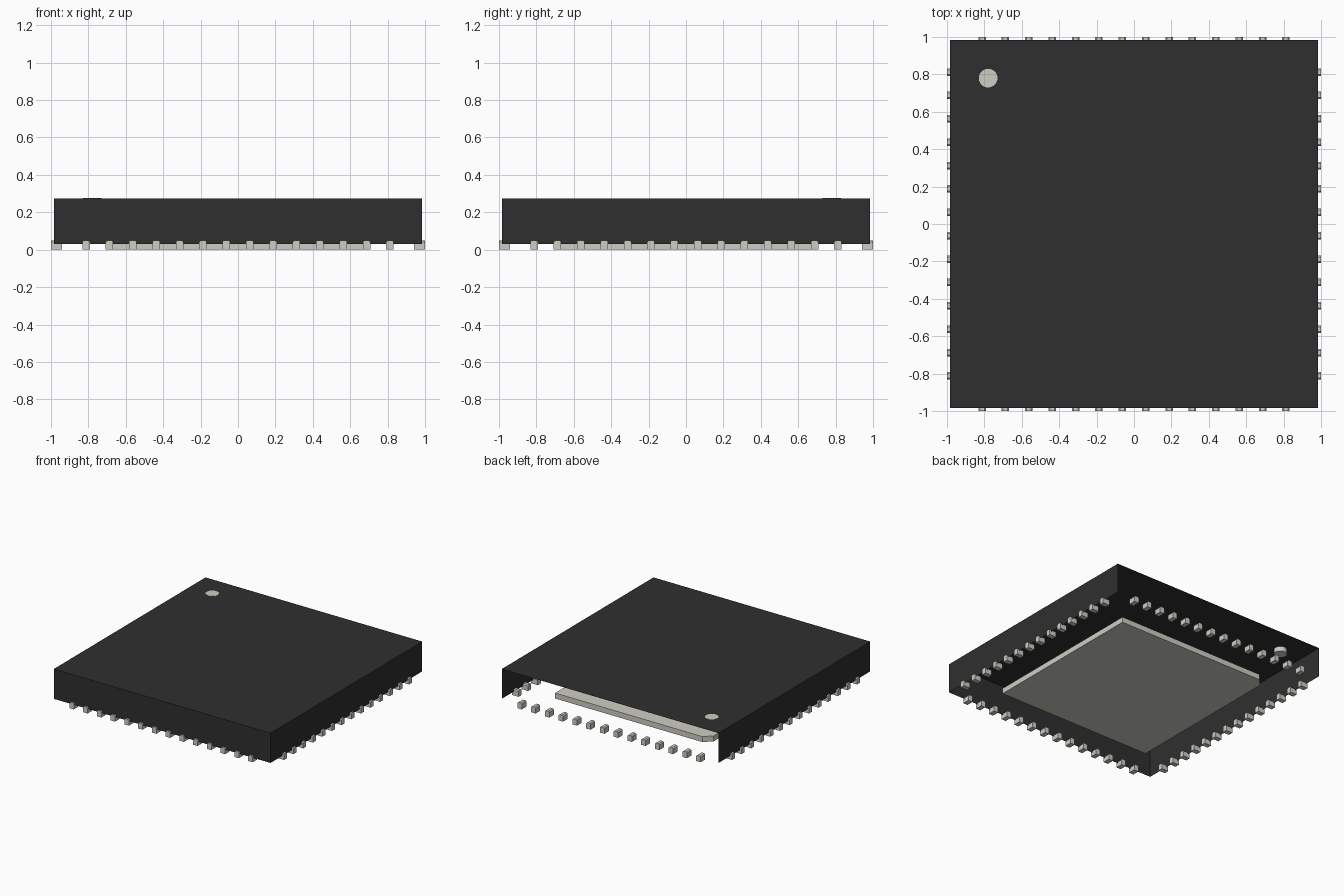
import bpy, bmesh, math
from mathutils import Matrix, Vector

cube = bpy.data.objects.get("Cube")
if cube:
    bpy.data.objects.remove(cube, do_unlink=True)


def material(name, rgb):
    m = bpy.data.materials.new(name)
    m.use_nodes = True
    m.diffuse_color = (*rgb, 1)
    bsdf = m.node_tree.nodes["Principled BSDF"]
    bsdf.inputs["Base Color"].default_value = (*rgb, 1)
    bsdf.inputs["Roughness"].default_value = 0.6
    return m


BLACK = material("black resin", (0.028, 0.028, 0.028))
METAL = material("warm grey metal", (0.62, 0.61, 0.55))


def finish(name, bm, mat):
    mesh = bpy.data.meshes.new(name)
    bm.to_mesh(mesh)
    bm.free()
    mesh.materials.append(mat)
    ob = bpy.data.objects.new(name, mesh)
    bpy.context.collection.objects.link(ob)
    return ob


def prism(bm, profile, offset):
    """Extrude a closed outline of 3D points along an offset."""
    face = bm.faces.new([bm.verts.new(p) for p in profile])
    result = bmesh.ops.extrude_face_region(bm, geom=[face], use_keep_orig=True)
    verts = [v for v in result["geom"] if isinstance(v, bmesh.types.BMVert)]
    bmesh.ops.translate(bm, verts=verts, vec=Vector(offset))
    bmesh.ops.recalc_face_normals(bm, faces=bm.faces[:])
    return verts


# Package shell: thin box open at the bottom and at the back
B, Z0, Z1 = 0.985, 0.03, 0.275
bm = bmesh.new()
prism(bm, [(-B, -B, Z0), (B, -B, Z0), (B, B, Z0), (-B, B, Z0)], (0, 0, Z1 - Z0))
bm.normal_update()
bmesh.ops.delete(bm, geom=[f for f in bm.faces if f.normal.z < -0.5 or f.normal.y > 0.5],
                 context="FACES")
finish("package_shell", bm, BLACK)

# Thermal pad with one cut corner beside the first pin
P, C = 0.70, 0.06
bm = bmesh.new()
prism(bm, [(-P, -P, 0), (P, -P, 0), (P, P, 0), (-P + C, P, 0), (-P, P - C, 0)], (0, 0, 0.045))
finish("thermal_pad", bm, METAL)

# Contact pins: fourteen on each side, with trimmed top corners
W, H, T = 0.02, 0.05, 0.008
section = [(-W, 0), (W, 0), (W, H - T), (W - T, H), (-W + T, H), (-W, H - T)]
for k, side in enumerate(("front", "left", "back", "right")):
    bm = bmesh.new()
    for i in range(14):
        x = (i - 6.5) * 0.125
        prism(bm, [(x + u, -1.0, z) for u, z in section], (0, 0.06, 0))
    bmesh.ops.rotate(bm, verts=bm.verts[:], cent=(0, 0, 0),
                     matrix=Matrix.Rotation(k * math.pi / 2, 3, "Z"))
    finish(side + "_pins", bm, METAL)

# Round marker set into the top by the first pin
bm = bmesh.new()
bmesh.ops.create_cone(bm, cap_ends=True, segments=32, radius1=0.05, radius2=0.05, depth=0.042,
                      matrix=Matrix.Translation((-0.78, 0.78, 0.256)))
marker = finish("first_pin_marker", bm, METAL)
bpy.ops.object.select_all(action="DESELECT")
marker.select_set(True)
bpy.context.view_layer.objects.active = marker
bpy.ops.object.shade_smooth_by_angle()
